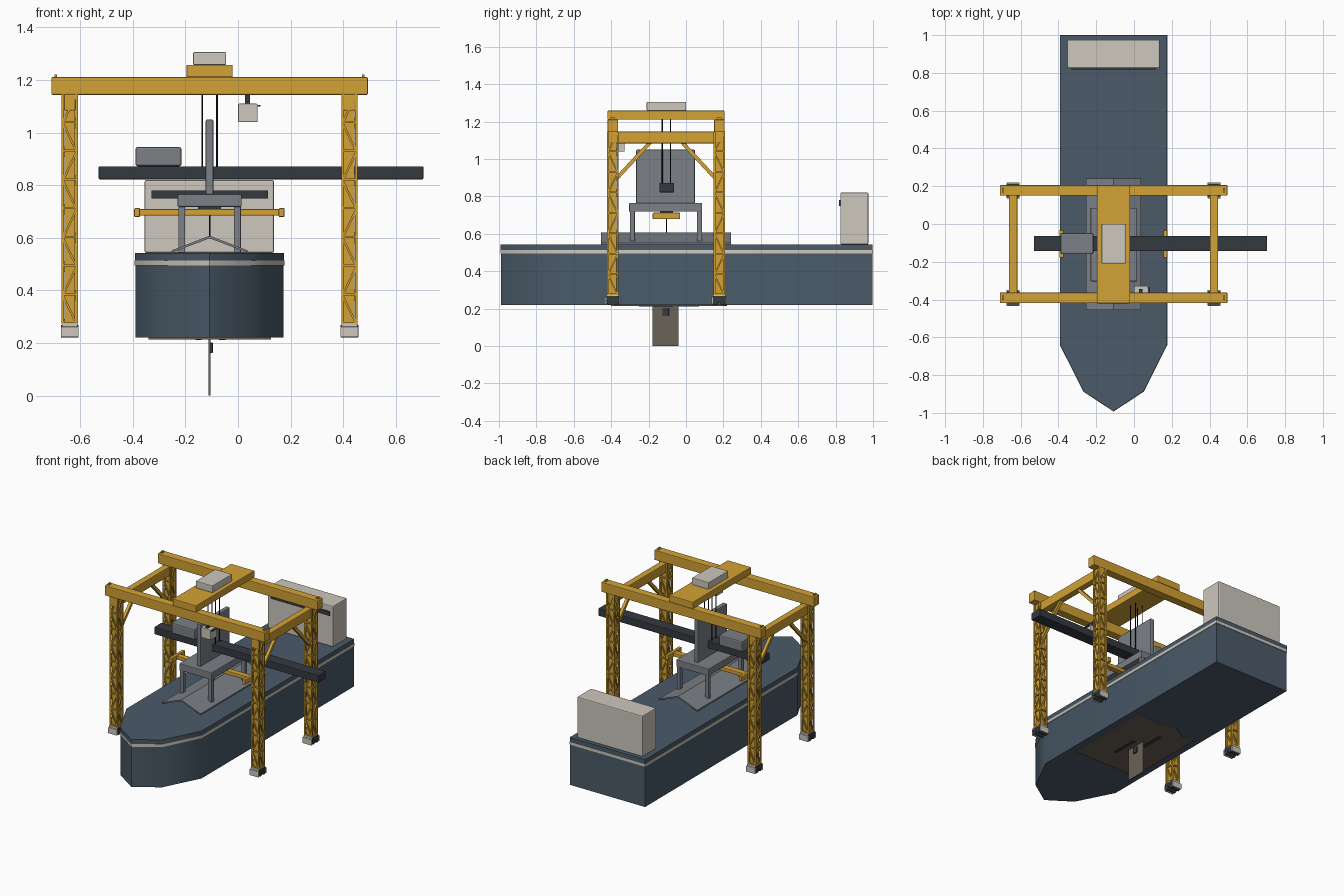
import bpy, bmesh, math
from mathutils import Vector, Matrix

if "Cube" in bpy.data.objects:
    bpy.data.objects.remove(bpy.data.objects["Cube"])


def material(name, rgb):
    m = bpy.data.materials.new(name)
    m.diffuse_color = (*rgb, 1)
    m.use_nodes = True
    m.node_tree.nodes["Principled BSDF"].inputs["Base Color"].default_value = m.diffuse_color
    return m


YELLOW = material("crane yellow", (0.65, 0.36, 0.035))
BLUE = material("hull slate blue", (0.069, 0.105, 0.142))
CREAM = material("warm light grey", (0.61, 0.58, 0.51))
GREY = material("steel grey", (0.20, 0.215, 0.24))
DARK = material("charcoal", (0.034, 0.041, 0.051))
BROWN = material("keel brown", (0.147, 0.122, 0.093))
BLACK = material("rope black", (0.01, 0.01, 0.012))

CX, CY = -0.108, -0.105          # hull centre line, crane centre line
LEG_X, LEG_Y = (-0.64, 0.424), (-0.391, 0.178)


def finish(name, bm, mat, bevel=0.0):
    bmesh.ops.recalc_face_normals(bm, faces=bm.faces)
    me = bpy.data.meshes.new(name)
    bm.to_mesh(me)
    bm.free()
    ob = bpy.data.objects.new(name, me)
    bpy.context.collection.objects.link(ob)
    me.materials.append(mat)
    if bevel:
        b = ob.modifiers.new("bevel", 'BEVEL')
        b.width, b.segments, b.limit_method = bevel, 2, 'ANGLE'
    return ob


def add_box(bm, x0, x1, y0, y1, z0, z1):
    m = Matrix.Translation(((x0 + x1) / 2, (y0 + y1) / 2, (z0 + z1) / 2))
    bmesh.ops.create_cube(bm, size=1, matrix=m @ Matrix.Diagonal((x1 - x0, y1 - y0, z1 - z0, 1)))


def box(name, x0, x1, y0, y1, z0, z1, mat, bevel=0.004):
    bm = bmesh.new()
    add_box(bm, x0, x1, y0, y1, z0, z1)
    return finish(name, bm, mat, bevel)


def add_strut(bm, a, b, w):
    a, b = Vector(a), Vector(b)
    d = b - a
    m = Matrix.Translation((a + b) / 2) @ d.to_track_quat('Z', 'Y').to_matrix().to_4x4()
    bmesh.ops.create_cube(bm, size=1, matrix=m @ Matrix.Diagonal((w, w, d.length, 1)))


def add_rod(bm, a, b, r, n=8):
    a, b = Vector(a), Vector(b)
    d = b - a
    m = Matrix.Translation((a + b) / 2) @ d.to_track_quat('Z', 'Y').to_matrix().to_4x4()
    bmesh.ops.create_cone(bm, cap_ends=True, segments=n, radius1=r, radius2=r, depth=d.length, matrix=m)


def prism(name, pts, z0, z1, mat, bevel=0.0):
    bm = bmesh.new()
    f = bm.faces.new([bm.verts.new((x, y, z0)) for x, y in pts])
    up = bmesh.ops.extrude_face_region(bm, geom=[f])
    bmesh.ops.translate(bm, vec=(0, 0, z1 - z0), verts=[v for v in up['geom'] if isinstance(v, bmesh.types.BMVert)])
    return finish(name, bm, mat, bevel)


# hull layers: body, light stripe, deck cap
def hull_outline(grow):
    half = [(0.282 + grow, 0.997 + grow), (0.282 + grow, -0.64), (0.157 + grow, -0.885 - grow)]
    return ([(CX + x, y) for x, y in half] + [(CX, -0.99 - grow)]
            + [(CX - x, y) for x, y in reversed(half)])


for name, g, z0, z1, mat in (("hull_body", 0, 0.22, 0.495, BLUE),
                             ("hull_stripe", 0.003, 0.495, 0.514, CREAM),
                             ("deck_cap", 0.001, 0.514, 0.543, BLUE)):
    ob = prism(name, hull_outline(g), z0, z1, mat)
    bpy.context.view_layer.objects.active = ob
    ob.select_set(True)
    bpy.ops.object.shade_smooth_by_angle(angle=math.radians(35))
    ob.select_set(False)

# deckhouse with window band
box("deckhouse", -0.355, 0.137, 0.825, 0.975, 0.543, 0.82, CREAM, 0.006)
box("deckhouse_window", -0.33, 0.115, 0.819, 0.827, 0.75, 0.78, DARK, 0)

# underside plate, fin and small fittings
prism("underside_plate", [(-0.34, -0.40), (0.125, -0.40), (0.125, 0.20), (-0.05, 0.19),
                          (-0.15, 0.22), (-0.26, 0.16), (-0.34, 0.17)], 0.214, 0.222, BROWN)
box("keel_fin", -0.113, -0.105, -0.18, -0.04, 0.0, 0.22, BROWN, 0)
box("fin_fitting", -0.106, -0.096, -0.125, -0.092, 0.162, 0.202, DARK, 0.002)
for i, (x, y) in enumerate(((-0.06, -0.16), (-0.15, -0.02))):
    box(f"underside_slot_{i}", x - 0.012, x + 0.012, y - 0.09, y + 0.09, 0.211, 0.216, DARK, 0)

# pitched hatch cover: a thin folded sheet
bm = bmesh.new()
for s in (-1, 1):
    sec = [(0, 0.608), (0.145, 0.552), (0.145, 0.543), (0, 0.598)]
    f = bm.faces.new([bm.verts.new((CX + s * x, -0.455, z)) for x, z in sec])
    ext = bmesh.ops.extrude_face_region(bm, geom=[f])
    bmesh.ops.translate(bm, vec=(0, 0.695, 0), verts=[v for v in ext['geom'] if isinstance(v, bmesh.types.BMVert)])
finish("hatch_cover", bm, GREY)

# work table over the hatch
box("table_top", -0.23, 0.014, -0.304, 0.086, 0.718, 0.766, GREY)
for x in (-0.214, -0.002):
    for y in (-0.287, 0.072):
        box("table_leg", x - 0.013, x + 0.013, y - 0.013, y + 0.013, 0.543, 0.72, GREY, 0.002)
box("upright_panel", -0.123, -0.093, -0.267, 0.048, 0.764, 1.05, GREY, 0.006)

# long boom and its counterweight
box("boom", -0.53, 0.705, -0.143, -0.063, 0.822, 0.872, DARK)
box("counterweight", -0.39, -0.215, -0.16, -0.047, 0.872, 0.945, GREY, 0.008)

# yellow spreader under the table
box("spreader_bar", -0.39, 0.174, CY - 0.02, CY + 0.02, 0.684, 0.709, YELLOW)
for x in (-0.384, 0.166):
    box("spreader_end", x - 0.011, x + 0.011, -0.178, -0.032, 0.679, 0.713, YELLOW)
box("spreader_block", -0.152, -0.064, -0.14, -0.07, 0.707, 0.72, DARK, 0)

# ropes
bm = bmesh.new()
for dx in (-0.028, 0.028):
    for dy in (-0.022, 0.022):
        add_rod(bm, (CX + dx, CY + dy, 0.87), (CX + dx, CY + dy, 1.215), 0.003)
add_rod(bm, (CX, CY, 0.60), (CX, CY, 0.69), 0.003)
finish("ropes", bm, BLACK)

# gantry legs: braced box columns on wheeled trucks
H, Z0, Z1, N = 0.026, 0.272, 1.146, 8
step = (Z1 - Z0) / N
for lx in LEG_X:
    for ly in LEG_Y:
        bm = bmesh.new()
        add_box(bm, lx - 0.02, lx + 0.02, ly - 0.02, ly + 0.02, Z0, Z1)
        corners = [(lx + sx * H, ly + sy * H) for sx, sy in ((-1, -1), (1, -1), (1, 1), (-1, 1))]
        for k, a in enumerate(corners):
            b = corners[(k + 1) % 4]
            add_box(bm, a[0] - 0.005, a[0] + 0.005, a[1] - 0.005, a[1] + 0.005, Z0, Z1)
            for i in range(N):
                z = Z0 + i * step
                p, q = (a, b) if i % 2 else (b, a)
                add_strut(bm, (*p, z), (*q, z + step), 0.008)
                add_strut(bm, (*a, z + 0.004), (*b, z + 0.004), 0.008)
        finish("gantry_leg", bm, YELLOW)

        box("truck_frame", lx - 0.03, lx + 0.03, ly - 0.034, ly + 0.034, 0.242, 0.274, CREAM, 0.002)
        for s in (-1, 1):
            y = ly + s * 0.038
            box("truck_end", lx - 0.034, lx + 0.034, y - 0.004, y + 0.004, 0.222, 0.262, CREAM, 0.002)
            x = lx + s * 0.031
            box("truck_side", x - 0.003, x + 0.003, ly - 0.034, ly + 0.034, 0.245, 0.268, DARK, 0)
        bm = bmesh.new()
        for s in (-1, 1):
            add_rod(bm, (lx - 0.033, ly + s * 0.018, 0.236), (lx + 0.033, ly + s * 0.018, 0.236), 0.016, 14)
        finish("truck_wheels", bm, DARK)

# gantry top: main beams with end stops, cross beams, knee braces
for ly in LEG_Y:
    box("main_beam", -0.71, 0.494, ly - 0.028, ly + 0.028, 1.144, 1.211, YELLOW)
    for x in (-0.693, 0.476):
        box("end_stop", x - 0.005, x + 0.005, ly - 0.012, ly + 0.012, 1.21, 1.222, YELLOW, 0)
for lx in LEG_X:
    box("cross_beam", lx - 0.022, lx + 0.022, -0.42, 0.206, 1.084, 1.146, YELLOW)
    bm = bmesh.new()
    for s in (-1, 1):
        add_strut(bm, (lx, -0.1065 + s * 0.27, 0.89), (lx, -0.1065 + s * 0.08, 1.095), 0.02)
    finish("knee_braces", bm, YELLOW)

# trolley and machinery house
box("trolley", -0.196, -0.02, -0.42, 0.206, 1.211, 1.258, YELLOW)
box("machinery_house", -0.171, -0.045, -0.21, 0.0, 1.258, 1.306, CREAM)

# operator cab hung from the front beam
box("operator_cab", 0.0, 0.075, -0.40, -0.328, 1.04, 1.11, CREAM)
box("cab_hanger", 0.027, 0.046, -0.39, -0.345, 1.108, 1.146, DARK, 0)
box("cab_visor", 0.073, 0.085, -0.395, -0.335, 1.1, 1.106, DARK, 0)
